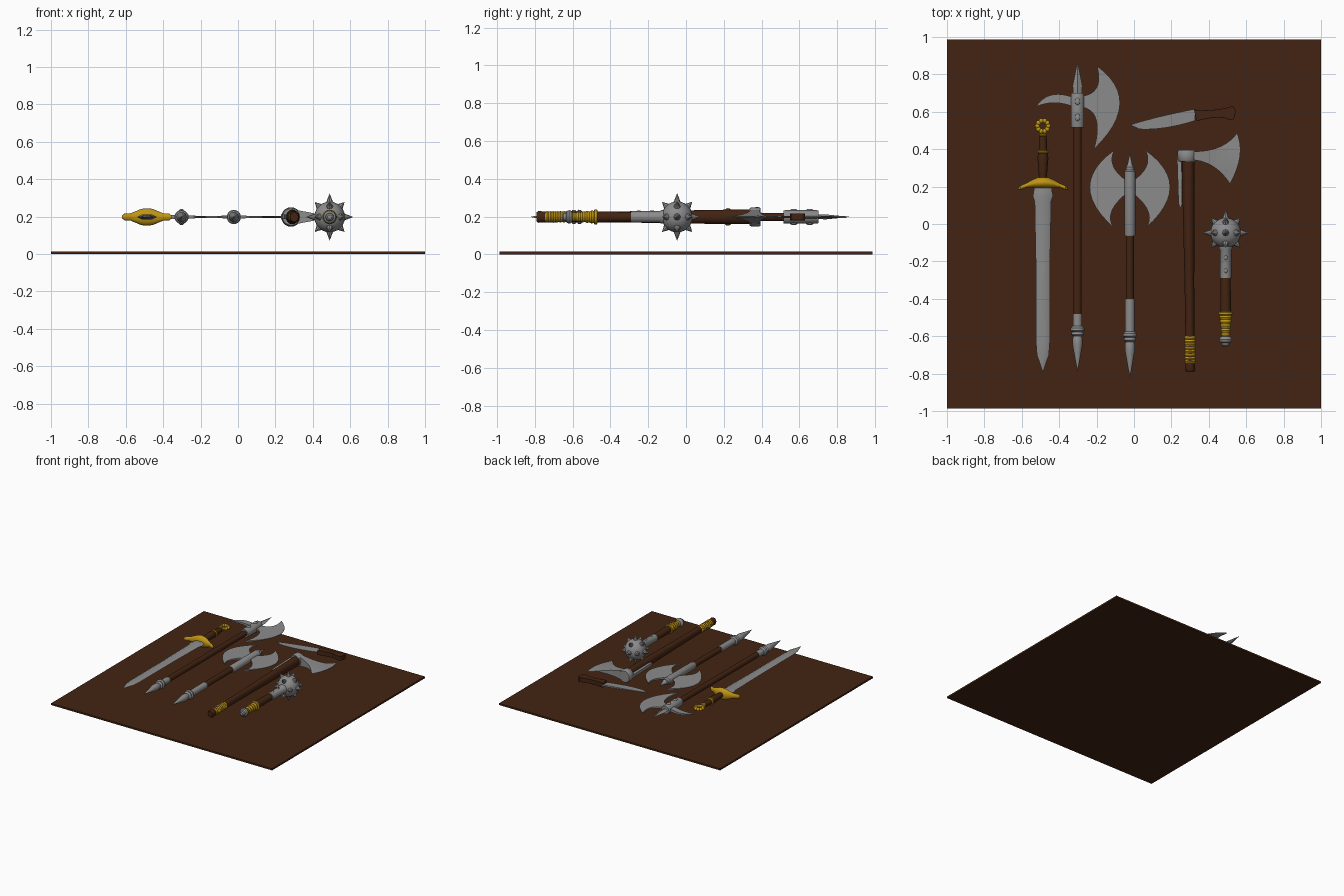
import bpy, bmesh, math
from mathutils import Vector

if "Cube" in bpy.data.objects:
    bpy.data.objects.remove(bpy.data.objects["Cube"])

Z = 0.198  # height at which the weapons hang over the board


def material(name, rgb):
    m = bpy.data.materials.new(name)
    m.use_nodes = True
    m.diffuse_color = (*rgb, 1)
    m.node_tree.nodes["Principled BSDF"].inputs["Base Color"].default_value = (*rgb, 1)
    return m


WOOD = material("dark wood", (0.055, 0.017, 0.006))
STEEL = material("steel", (0.26, 0.26, 0.26))
GOLD = material("gold", (0.52, 0.30, 0.007))


def finish(name, bm, mat):
    bmesh.ops.recalc_face_normals(bm, faces=bm.faces)
    me = bpy.data.meshes.new(name)
    bm.to_mesh(me)
    bm.free()
    me.materials.append(mat)
    me.shade_smooth()
    me.set_sharp_from_angle(angle=math.radians(35))
    ob = bpy.data.objects.new(name, me)
    bpy.context.collection.objects.link(ob)
    return ob


def lathe(name, mat, origin, profile, axis=(0, 1, 0), segs=20, squash=1.0):
    """Turn (distance, radius) pairs about an axis; squash scales the upright radius."""
    a = Vector(axis).normalized()
    s = a.cross(Vector((0, 0, 1)))
    s = s.normalized() if s.length > 0.01 else Vector((1, 0, 0))
    u = s.cross(a)
    bm = bmesh.new()
    rings = []
    for d, r in profile:
        ring = []
        for i in range(segs):
            t = 2 * math.pi * i / segs
            ring.append(bm.verts.new(Vector(origin) + a * d
                                     + s * r * math.cos(t) + u * r * squash * math.sin(t)))
        rings.append(ring)
    for p, q in zip(rings, rings[1:]):
        for i in range(segs):
            j = (i + 1) % segs
            bm.faces.new((p[i], p[j], q[j], q[i]))
    bm.faces.new(rings[0])
    bm.faces.new(rings[-1])
    return finish(name, bm, mat)


def outline(start, *curves, n=12):
    """Closed outline of curves, each (control, end); control None gives a straight side."""
    pts, p = [Vector(start)], Vector(start)
    for c, e in curves:
        e = Vector(e)
        if c is None:
            pts.append(e)
        else:
            c = Vector(c)
            for i in range(1, n + 1):
                t = i / n
                pts.append(p * (1 - t) ** 2 + c * 2 * t * (1 - t) + e * t * t)
        p = e
    if (pts[0] - pts[-1]).length < 1e-5:
        pts.pop()
    return pts


def plate(name, mat, pts, half):
    """Flat blade; half(x, y) gives half the thickness at each point."""
    bm = bmesh.new()
    top = [bm.verts.new((x, y, Z + half(x, y))) for x, y in pts]
    bot = [bm.verts.new((x, y, Z - half(x, y))) for x, y in pts]
    caps = [bm.faces.new(top), bm.faces.new(bot[::-1])]
    for i in range(len(top)):
        j = (i + 1) % len(top)
        bm.faces.new((top[i], bot[i], bot[j], top[j]))
    bmesh.ops.triangulate(bm, faces=caps)
    return finish(name, bm, mat)


def taper(x0, x1, thick, thin=0.002):
    def half(x, y):
        t = min(1, max(0, (x - x0) / (x1 - x0)))
        return thick + (thin - thick) * t
    return half


def ball(name, mat, centre, r, scale=(1, 1, 1)):
    bm = bmesh.new()
    bmesh.ops.create_uvsphere(bm, u_segments=20, v_segments=12, radius=r)
    for v in bm.verts:
        v.co = Vector(c * s for c, s in zip(v.co, scale)) + Vector(centre)
    return finish(name, bm, mat)


def ribs(y0, y1, r0, r1, n):
    """Profile of n rounded rings from y0 to y1."""
    prof = []
    for i in range(n * 4 + 1):
        t = i / (n * 4)
        prof.append((y0 + (y1 - y0) * t,
                     r0 + (r1 - r0) * t - 0.005 * (1 + math.cos(math.pi * i / 2)) / 2))
    return prof


# Backing board
bm = bmesh.new()
bmesh.ops.create_cube(bm, size=1)
for v in bm.verts:
    v.co = (v.co.x * 2, v.co.y * 1.975, v.co.z * 0.014 + 0.007)
finish("backing_board", bm, WOOD)

# Sword
SX = -0.487
o = (SX, 0, Z)
lathe("sword_blade", STEEL, o, [(-0.79, 0.001), (-0.70, 0.032), (-0.63, 0.037), (-0.2, 0.038),
      (0.12, 0.044), (0.15, 0.054), (0.17, 0.050), (0.20, 0.046)], segs=6, squash=0.28)
guard = lathe("sword_guard", GOLD, (SX, 0.222, Z),
              [(-0.134, 0.003), (-0.12, 0.012), (-0.09, 0.012), (-0.06, 0.02), (-0.03, 0.028),
               (0, 0.03), (0.03, 0.028), (0.06, 0.02), (0.09, 0.012), (0.12, 0.012), (0.134, 0.003)],
              axis=(1, 0, 0), squash=1.55)
for v in guard.data.vertices:
    v.co.y -= 2.0 * (v.co.x - SX) ** 2
lathe("sword_grip", WOOD, o, [(0.23, 0.02), (0.29, 0.024), (0.35, 0.029), (0.38, 0.026),
      (0.40, 0.022), (0.44, 0.022), (0.48, 0.017)])
for y, r in ((0.385, 0.031), (0.475, 0.022)):
    lathe("sword_grip_ring", GOLD, o, [(y - 0.008, r - 0.006), (y - 0.003, r), (y + 0.003, r),
          (y + 0.008, r - 0.006)])
for i in range(10):
    t = 2 * math.pi * i / 10
    ball("sword_pommel_bead", GOLD,
         (SX + 0.029 * math.cos(t), 0.524 + 0.029 * math.sin(t), Z), 0.0135)


# Pointed butt shared by the two long weapons
def butt(name, x, y):
    lathe(name, STEEL, (x, y, Z), [(0.01, 0.026), (0, 0.036), (-0.015, 0.038), (-0.022, 0.028),
          (-0.035, 0.034), (-0.045, 0.022), (-0.055, 0.026), (-0.09, 0.027), (-0.235, 0.001)])


# Halberd
HX = -0.302
o = (HX, 0, Z)
lathe("halberd_shaft", WOOD, o, [(-0.50, 0.022), (0.53, 0.022)])
lathe("halberd_ferrule", STEEL, o, [(-0.56, 0.025), (-0.48, 0.025)])
butt("halberd_butt", HX, -0.555)
lathe("halberd_socket", STEEL, o, [(0.515, 0.033), (0.525, 0.036), (0.69, 0.036), (0.70, 0.033)])
lathe("halberd_spike", STEEL, o, [(0.69, 0.022), (0.74, 0.026), (0.865, 0.001)], segs=4, squash=0.5)
for y in (0.57, 0.655):
    for side in (-1, 1):
        ball("halberd_rivet", STEEL, (HX, y, Z + side * 0.034), 0.02, (0.7, 1, 0.45))
plate("halberd_blade", STEEL, outline((-0.275, 0.685), ((-0.16, 0.70), (-0.198, 0.845)),
      ((0.056, 0.66), (-0.214, 0.40)), ((-0.16, 0.60), (-0.275, 0.625))), taper(-0.27, -0.08, 0.008))
plate("halberd_hook", STEEL, outline((-0.32, 0.675), ((-0.46, 0.73), (-0.524, 0.626)),
      ((-0.43, 0.67), (-0.32, 0.625))), taper(-0.33, -0.52, 0.012))

# Double axe
DX = -0.022
o = (DX, 0, Z)
lathe("double_axe_shaft", WOOD, o, [(-0.42, 0.022), (-0.04, 0.022)])
lathe("double_axe_socket", STEEL, o, [(-0.065, 0.026), (-0.055, 0.030), (0.28, 0.030), (0.29, 0.022),
      (0.305, 0.022), (0.315, 0.014), (0.378, 0.001)])
lathe("double_axe_ferrule", STEEL, o, [(-0.59, 0.025), (-0.40, 0.026)])
butt("double_axe_butt", DX, -0.585)
half_moon = outline((0.0, 0.235), ((0.105, 0.31), (0.06, 0.396)), ((0.324, 0.208), (0.064, -0.02)),
                    ((0.12, 0.06), (0.0, 0.16)))
plate("double_axe_left_blade", STEEL, half_moon, taper(0.0, 0.19, 0.008))
plate("double_axe_right_blade", STEEL, [(2 * DX - x, y) for x, y in half_moon],
      taper(2 * DX, 2 * DX - 0.19, 0.008))

# Single axe: the shaft leans slightly as it nears the head
shaft = lathe("axe_shaft", WOOD, (0.293, 0, Z), [(-0.79, 0.022), (-0.78, 0.027), (-0.75, 0.025),
              (-0.6, 0.024), (-0.3, 0.026), (0, 0.030), (0.2, 0.033), (0.39, 0.034)], squash=1.15)
grip = lathe("axe_grip", GOLD, (0.293, 0, Z), ribs(-0.745, -0.60, 0.031, 0.031, 8))
for ob in (shaft, grip):
    for v in ob.data.vertices:
        v.co.x -= 0.010 * v.co.y
lathe("axe_socket", STEEL, (0.283, 0, Z), [(0.335, 0.044), (0.345, 0.050), (0.385, 0.052),
      (0.395, 0.046)])
plate("axe_blade", STEEL, outline((0.32, 0.388), ((0.48, 0.388), (0.551, 0.487)),
      ((0.60, 0.37), (0.513, 0.214)), ((0.44, 0.33), (0.32, 0.342))), taper(0.32, 0.50, 0.036))
plate("axe_langet", STEEL, [(0.230, 0.36), (0.254, 0.36), (0.258, 0.11), (0.248, 0.08), (0.238, 0.11)],
      lambda x, y: 0.012)

# Knife
plate("knife_blade", STEEL, outline((-0.021, 0.53), ((0.10, 0.57), (0.325, 0.615)),
      (None, (0.325, 0.552)), ((0.16, 0.50), (0.03, 0.507)), (None, (-0.021, 0.53))),
      lambda x, y: 0.002 + max(0, y - 0.53) * 0.05)
handle = plate("knife_handle", WOOD, outline((0.32, 0.612), ((0.43, 0.60), (0.525, 0.63)),
               ((0.55, 0.62), (0.54, 0.585)), ((0.535, 0.55), (0.515, 0.556)),
               ((0.46, 0.585), (0.335, 0.55)), n=6), lambda x, y: 0.018)
bev = handle.modifiers.new("rounding", "BEVEL")
bev.width, bev.segments, bev.limit_method = 0.008, 2, "ANGLE"
bev.angle_limit = math.radians(60)

# Mace
MX, MY = 0.490, -0.047
o = (MX, 0, Z)
ball("mace_head", STEEL, (MX, MY, Z), 0.082)
for i in (-1, 0, 1):
    for j in (-1, 0, 1):
        for k in (-1, 0, 1):
            count = abs(i) + abs(j) + abs(k)
            if count in (1, 2) and (i, j, k) != (0, -1, 0):
                lathe("mace_spike", STEEL, (MX, MY, Z),
                      [(0.07, 0.02), (0.08, 0.018), (0.125 if count == 1 else 0.112, 0.0005)],
                      axis=(i, j, k), segs=8)
lathe("mace_socket", STEEL, o, [(-0.29, 0.030), (-0.14, 0.030), (-0.13, 0.036), (-0.115, 0.036)])
for y in (-0.18, -0.25):
    ball("mace_rivet", STEEL, (MX, y, Z + 0.029), 0.012, (0.8, 1, 0.5))
lathe("mace_shaft", WOOD, o, [(-0.49, 0.029), (-0.46, 0.029), (-0.28, 0.026)])
lathe("mace_grip", GOLD, o, [(-0.468, 0.034), (-0.472, 0.039), (-0.484, 0.039)]
      + ribs(-0.488, -0.605, 0.036, 0.024, 5))
lathe("mace_pommel", STEEL, o, [(-0.60, 0.02), (-0.608, 0.032), (-0.618, 0.036), (-0.630, 0.032),
      (-0.636, 0.022), (-0.648, 0.020), (-0.655, 0.012)])
